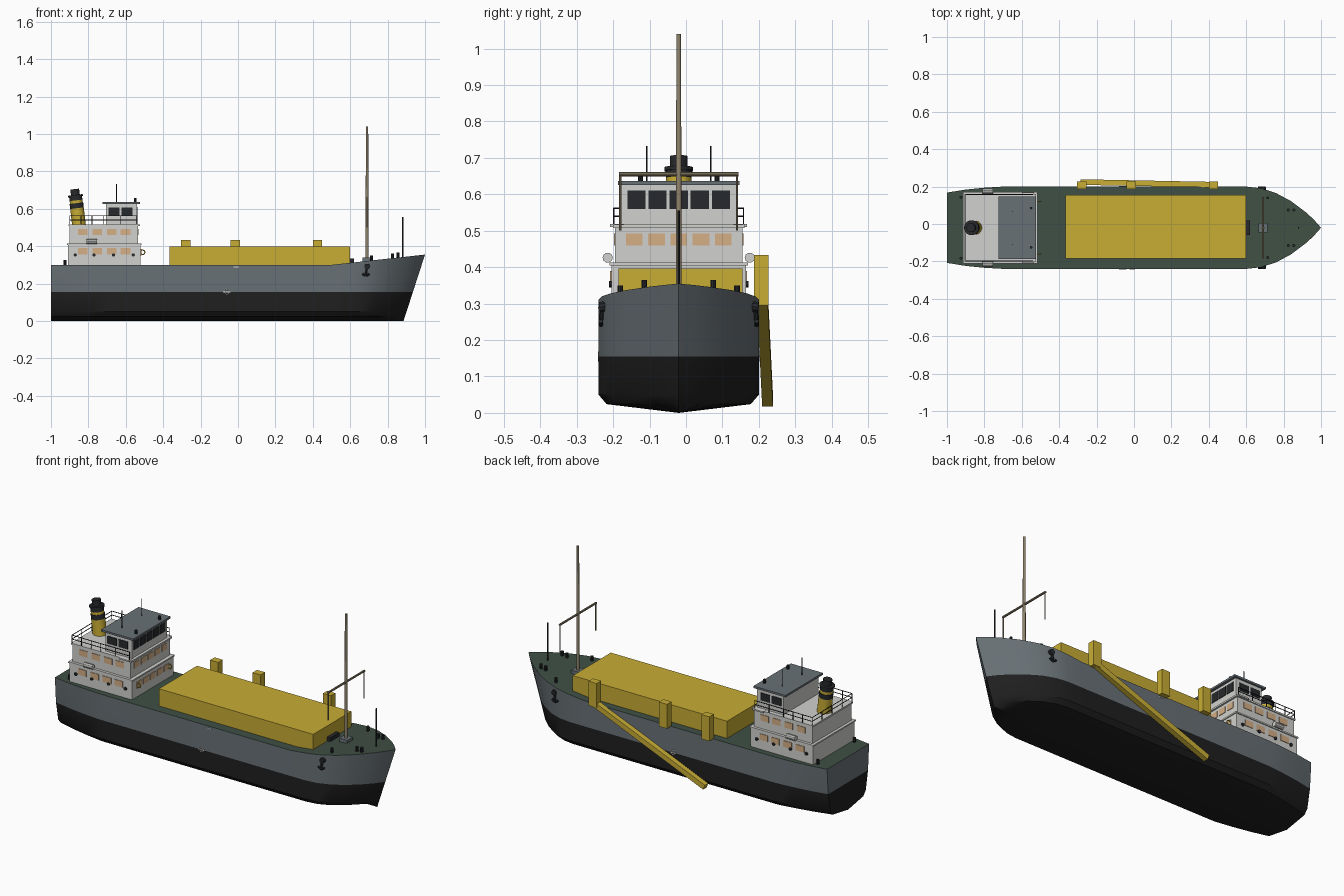
import bpy, bmesh, math
from mathutils import Vector, Matrix

cube = bpy.data.objects.get("Cube")
if cube:
    bpy.data.objects.remove(cube)

C = -0.02  # hull centreline


def material(name, r, g, b):
    m = bpy.data.materials.new(name)
    m.use_nodes = True
    m.diffuse_color = (r, g, b, 1)
    m.node_tree.nodes["Principled BSDF"].inputs["Base Color"].default_value = (r, g, b, 1)
    return m


GREY = material("hull grey", .14, .165, .18)
BLACK = material("bottom black", .014, .014, .014)
GREEN = material("deck green", .05, .08, .058)
WHITE = material("house white", .64, .64, .62)
YELLOW = material("cargo yellow", .58, .42, .035)
TAN = material("window tan", .66, .43, .24)
DARK = material("fitting dark", .02, .022, .025)
BROWN = material("mast brown", .28, .23, .15)


def finish(name, bm, *mats, smooth=False):
    bmesh.ops.recalc_face_normals(bm, faces=bm.faces)
    me = bpy.data.meshes.new(name)
    bm.to_mesh(me)
    bm.free()
    for m in mats:
        me.materials.append(m)
    ob = bpy.data.objects.new(name, me)
    bpy.context.collection.objects.link(ob)
    if smooth:
        bpy.ops.object.select_all(action='DESELECT')
        ob.select_set(True)
        bpy.context.view_layer.objects.active = ob
        bpy.ops.object.shade_smooth_by_angle(angle=math.radians(35))
    return ob


def box(name, x, y, z, mat):
    """Box from (low, high) pairs."""
    bm = bmesh.new()
    size = [b - a for a, b in (x, y, z)]
    mid = [(a + b) / 2 for a, b in (x, y, z)]
    bmesh.ops.create_cube(bm, size=1, matrix=Matrix.Translation(mid) @ Matrix.Diagonal((*size, 1)))
    return finish(name, bm, mat)


def rod(name, p, q, r, mat, r2=None, sides=10):
    p, q = Vector(p), Vector(q)
    d = q - p
    turn = d.to_track_quat('Z', 'Y').to_matrix().to_4x4()
    bm = bmesh.new()
    bmesh.ops.create_cone(bm, cap_ends=True, segments=sides, radius1=r, radius2=r if r2 is None else r2,
                          depth=d.length, matrix=Matrix.Translation((p + q) / 2) @ turn
                          @ Matrix.Rotation(math.pi / sides, 4, 'Z'))
    return finish(name, bm, mat, smooth=sides > 6)


def ring(name, loc, radius, tube, mat):
    bpy.ops.mesh.primitive_torus_add(location=loc, rotation=(math.pi / 2, 0, 0), major_radius=radius,
                                     minor_radius=tube, major_segments=16, minor_segments=6)
    bpy.context.object.name = name
    bpy.context.object.data.materials.append(mat)


# Hull: rings of deck edge, waterline, bilge and keel lofted along the length
def deck_z(x):
    return .30 + .055 * max(0, (x - .5) / .5)


stations = [(-1, .188), (-.9, .204), (-.8, .214), (-.7, .22), (0, .22), (.5, .22), (.6, .22), (.68, .211),
            (.76, .185), (.84, .142), (.92, .082), (.96, .045), (1, 0)]
bm = bmesh.new()
rings = []
for x, hw in stations:
    zd = deck_z(x)
    rake = .115 * max(0, (x - .5) / .5)
    tuck = .03 * max(0, (-.7 - x) / .3)
    half = [(hw, zd), (hw - tuck / 3, .155), (hw - tuck, .05), (max(0, hw - .022 - tuck), .024)]
    outline = half + [(0, 0)] + [(-w, z) for w, z in reversed(half)]
    rings.append([bm.verts.new((x - rake * (1 - z / zd), C + w, z)) for w, z in outline])
for a, b in zip(rings, rings[1:]):
    n = len(a)
    for i in range(n):
        j = (i + 1) % n
        f = bm.faces.new((a[i], a[j], b[j], b[i]))
        f.material_index = 2 if i == n - 1 else 0 if i in (0, n - 2) else 1
stern = rings[0]
bm.faces.new((stern[0], stern[1], stern[-2], stern[-1]))
bm.faces.new(stern[1:-1]).material_index = 1
bmesh.ops.remove_doubles(bm, verts=bm.verts, dist=.0005)
finish("hull", bm, GREY, BLACK, GREEN, smooth=True)

# Cargo hatch and the dredge pipe on its side posts
box("cargo_hatch", (-.365, .6), (C - .165, C + .175), (.29, .397), YELLOW)
box("hatch_step", (.6, .62), (C - .04, C + .04), (.29, .335), DARK)
for x in (-.28, -.015, .425):
    box("side_post", (x - .025, x + .025), (.187, .227), (.295, .433), YELLOW)
rod("side_pipe", (.435, .21, .315), (-.28, .224, .032), .021, YELLOW, sides=4)

# Deckhouse tiers and bridge
box("lower_house", (-.91, -.52), (C - .185, C + .185), (.29, .41), WHITE)
box("house_ledge", (-.915, -.515), (C - .19, C + .19), (.405, .413), WHITE)
box("upper_house", (-.9, -.535), (C - .175, C + .175), (.41, .512), WHITE)
box("upper_ledge", (-.905, -.525), (C - .18, C + .18), (.508, .517), WHITE)
box("bridge", (-.705, -.54), (C - .157, C + .157), (.515, .626), WHITE)
box("bridge_roof", (-.725, -.525), (C - .167, C + .167), (.625, .636), GREY)

# Forward windows
for k in range(-2, 3):
    y = C + k * .058
    box("bridge_window", (-.541, -.537), (y - .025, y + .025), (.56, .61), DARK)
    y = C + k * .061
    for x, z in ((-.535, .459), (-.52, .35)):
        box("front_window", (x - .001, x + .003), (y - .023, y + .023), (z, z + .034), TAN)

# Side windows, portholes, rafts, rails and fittings on both sides
for s in (-1, 1):
    def side(w0, w1):
        return tuple(sorted((C + s * w0, C + s * w1)))

    for x in (-.663, -.593):
        box("bridge_side_window", (x - .029, x + .029), side(.156, .16), (.563, .606), DARK)
    for x in (-.83, -.752, -.675, -.602):
        box("upper_side_window", (x - .026, x + .026), side(.174, .178), (.459, .493), TAN)
        box("lower_side_window", (x - .026, x + .026), side(.184, .188), (.355, .389), TAN)
    for x in (-.87, -.77, -.665, -.56):
        rod("porthole", (x, C + s * .184, .353), (x, C + s * .191, .353), .009, DARK)
    rod("life_raft", (-.81, C + s * .195, .426), (-.755, C + s * .195, .426), .014, WHITE)
    ring("life_ring", (-.51, C + s * .14, .367), .012, .003, YELLOW)

    # roof railing
    for z in (.54, .562):
        rod("side_rail", (-.9, C + s * .178, z), (-.54, C + s * .178, z), .002, DARK, sides=6)
    for x in (-.9, -.84, -.78, -.72, -.63, -.54):
        rod("rail_post", (x, C + s * .178, .512), (x, C + s * .178, .562), .002, DARK, sides=6)
    box("bridge_wing", (-.6, -.535), side(.15, .188), (.51, .518), WHITE)

    # roof aerials and lamps
    rod("aerial", (-.65, C + s * .088, .63), (-.65, C + s * .088, .733), .0022, DARK, sides=6)
    rod("roof_lamp", (-.55, C + s * .105, .635), (-.55, C + s * .105, .657), .007, DARK)

    # bollards
    for x, w in ((.825, .095), (.855, .095), (.715, .16), (-.925, .163)):
        z = deck_z(x)
        rod("bollard", (x, C + s * w, z - .01), (x, C + s * w, z + .026), .008, DARK)

    # anchors
    w = C + s * .214
    rod("anchor_shank", (.69, w - s * .004, .3), (.684, w, .245), .006, DARK)
    rod("anchor_hawse", (.69, w - s * .02, .293), (.69, w + s * .004, .29), .015, DARK)
    rod("anchor_fluke", (.665, w, .252), (.684, w, .241), .006, DARK)
    rod("anchor_fluke", (.703, w, .252), (.684, w, .241), .006, DARK)

    # load marks
    ring("load_mark", (-.06, C + s * .22, .155), .012, .002, WHITE)
    box("load_line", (-.08, -.04), side(.219, .222), (.153, .157), WHITE)
    box("deck_line", (-.025, .005), side(.219, .222), (.286, .29), WHITE)

    # hanging ends of the forward yard
    rod("yard_end", (.69, C + s * .16, .655), (.69, C + s * .16, .5), .0035, BROWN, sides=8)

# Aft railing
for z in (.54, .562):
    rod("aft_rail", (-.9, C - .178, z), (-.9, C + .178, z), .002, DARK, sides=6)
for k in (-1, 0, 1):
    rod("aft_rail_post", (-.9, C + k * .09, .512), (-.9, C + k * .09, .562), .002, DARK, sides=6)

# Raked funnel in stacked bands
bands = [(.512, .603, .037, YELLOW), (.603, .63, .037, DARK), (.63, .645, .035, YELLOW),
         (.645, .664, .035, DARK), (.664, .674, .04, DARK), (.674, .705, .024, DARK)]
for z0, z1, r, mat in bands:
    rod("funnel_band", (-.85 - (z0 - .512) * .12, C, z0), (-.85 - (z1 - .512) * .12, C, z1), r, mat, sides=20)

# Forward mast, yard and bow pole
box("mast_base", (.665, .715), (C - .025, C + .025), (.3, .34), GREY)
rod("mast", (.69, C, .32), (.69, C, 1.04), .0085, BROWN, r2=.0065, sides=12)
rod("yard", (.69, C - .164, .655), (.69, C + .164, .655), .006, BROWN)
rod("bow_pole", (.88, C, .33), (.88, C, .555), .004, DARK)
